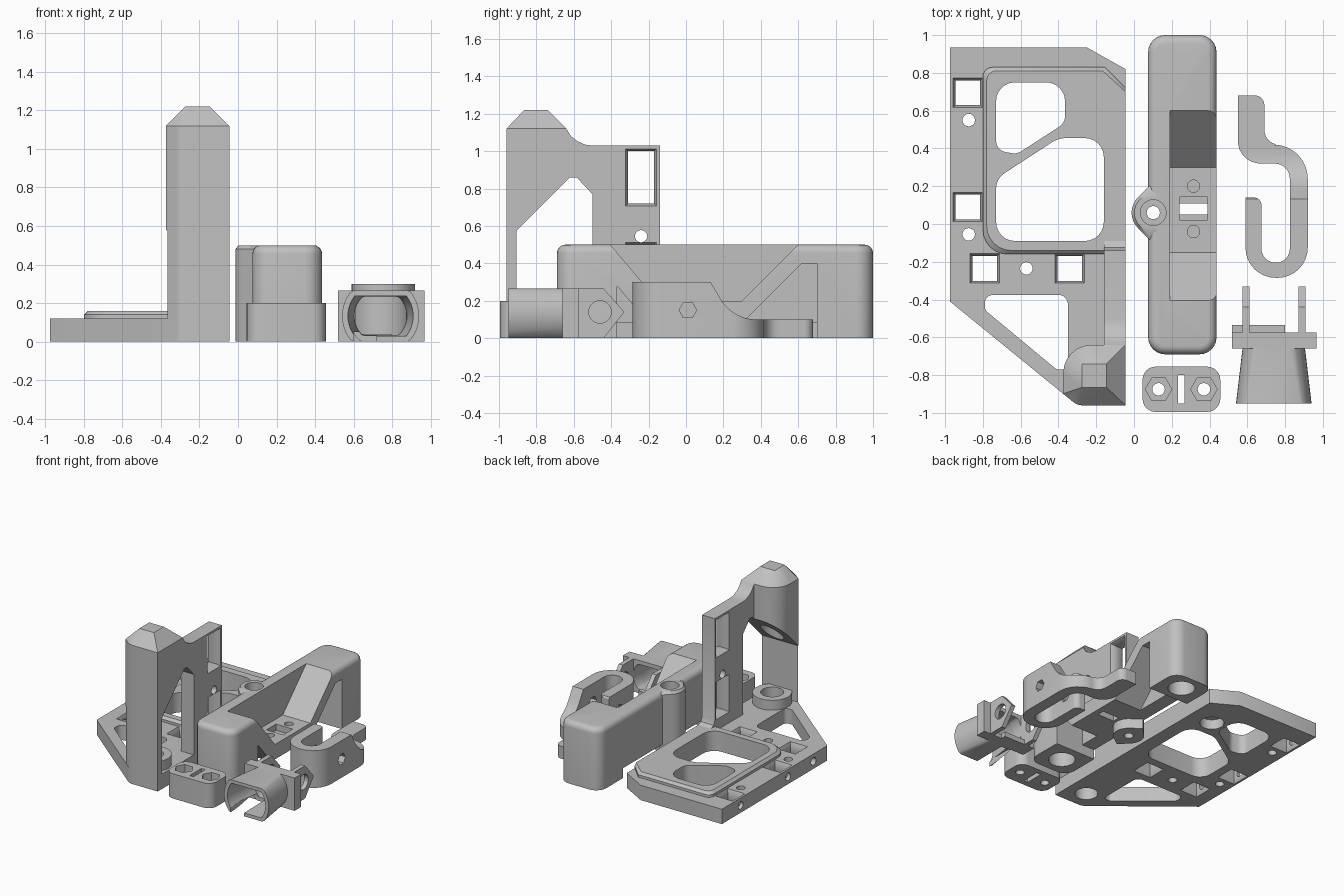
import bpy, bmesh
from math import sin, cos, pi, radians
from mathutils import Vector

if "Cube" in bpy.data.objects:
    bpy.data.objects.remove(bpy.data.objects["Cube"])

grey = bpy.data.materials.new("plain_grey")
grey.use_nodes = True
GREY = (0.53, 0.53, 0.53, 1)
grey.diffuse_color = GREY
for node in grey.node_tree.nodes:
    if node.type == 'BSDF_PRINCIPLED':
        node.inputs["Base Color"].default_value = GREY


# ---- helpers ----
def make(name, bm):
    bmesh.ops.recalc_face_normals(bm, faces=bm.faces)
    mesh = bpy.data.meshes.new(name)
    bm.to_mesh(mesh)
    bm.free()
    mesh.materials.append(grey)
    ob = bpy.data.objects.new(name, mesh)
    bpy.context.collection.objects.link(ob)
    return ob


def place(axis, u, v, w):
    return {'x': (w, u, v), 'y': (u, w, v), 'z': (u, v, w)}[axis]


def prism(name, pts, axis, a, b):
    """Extrude a flat outline along an axis from a to b."""
    bm = bmesh.new()
    low, high = ([bm.verts.new(place(axis, p[0], p[1], w)) for p in pts] for w in (a, b))
    bm.faces.new(low[::-1])
    bm.faces.new(high)
    n = len(pts)
    for i in range(n):
        j = (i + 1) % n
        bm.faces.new((low[i], low[j], high[j], high[i]))
    return make(name, bm)


def hull(name, layers, axis='z'):
    """Convex solid around outlines; layers are (outline, position on axis)."""
    bm = bmesh.new()
    for pts, w in layers:
        for p in pts:
            bm.verts.new(place(axis, p[0], p[1], w))
    bmesh.ops.convex_hull(bm, input=bm.verts[:])
    loose = [v for v in bm.verts if not v.link_faces]
    bmesh.ops.delete(bm, geom=loose, context='VERTS')
    bmesh.ops.dissolve_limit(bm, angle_limit=0.01, verts=bm.verts, edges=bm.edges)
    return make(name, bm)


def rounded(corners, steps=6):
    """Outline from (x, y, radius) corners."""
    out = []
    for i, (x, y, r) in enumerate(corners):
        p = Vector((x, y))
        if not r:
            out.append(p)
            continue
        d1 = (Vector(corners[i - 1][:2]) - p).normalized()
        d2 = (Vector(corners[(i + 1) % len(corners)][:2]) - p).normalized()
        half = d1.angle(d2) / 2
        mid = p + (d1 + d2).normalized() * (r / sin(half))
        s, e = (p + d * (r * cos(half) / sin(half)) - mid for d in (d1, d2))
        turn = s.angle_signed(e)
        for k in range(steps + 1):
            t = -turn * k / steps
            out.append(mid + Vector((s.x * cos(t) - s.y * sin(t), s.x * sin(t) + s.y * cos(t))))
    return out


def rect(x0, x1, y0, y1, r=0.0):
    return rounded([(x0, y0, r), (x1, y0, r), (x1, y1, r), (x0, y1, r)])


def disc(x, y, r, n=32):
    return [(x + r * cos(2 * pi * i / n), y + r * sin(2 * pi * i / n)) for i in range(n)]


def cut(ob, *cutters):
    for c in cutters:
        mod = ob.modifiers.new("cut", 'BOOLEAN')
        mod.operation, mod.solver, mod.object = 'DIFFERENCE', 'EXACT', c
        bpy.context.view_layer.objects.active = ob
        bpy.ops.object.modifier_apply(modifier=mod.name)


def hole(pts, axis='z', a=-1.0, b=2.0):
    cutter = prism("cutter", pts, axis, a, b)
    cutter.hide_render = True
    return cutter


def pocket(pts_in, pts_out, axis, a, b):
    cutter = hull("cutter", [(pts_in, a), (pts_out, b)], axis)
    cutter.hide_render = True
    return cutter


# ---- base plate with raised pad ----
base_plate = prism("base_plate", rounded([(-0.975, 0.935, 0), (-0.25, 0.935, 0), (-0.045, 0.82, 0), (-0.045, -0.96, 0),
                                          (-0.30, -0.96, 0.08), (-0.975, -0.41, 0)]), 'z', 0, 0.12)


def pad_outline(d):
    return rounded([(-0.8 + d, -0.16 + d, 0.13), (-0.045, -0.16 + d, 0), (-0.045, 0.72 - d, 0),
                    (-0.155 - d / 2, 0.83 - d, 0), (-0.8 + d, 0.83 - d, 0.05)])


raised_pad = hull("raised_pad", [(pad_outline(0), 0.12), (pad_outline(0), 0.14), (pad_outline(0.02), 0.16)])
big_windows = [hole(rounded([(-0.73, 0.75, 0.1), (-0.365, 0.75, 0.1), (-0.365, 0.535, 0.07),
                             (-0.62, 0.37, 0.07), (-0.73, 0.39, 0.06)])),
               hole(rounded([(-0.73, 0.24, 0.1), (-0.40, 0.455, 0.14), (-0.16, 0.455, 0.1),
                             (-0.16, -0.09, 0.1), (-0.73, -0.09, 0.1)]))]
cut(base_plate, *big_windows, hole(disc(-0.25, 0.6, 0.09), 'z', -0.1, 0.08))
cut(raised_pad, *big_windows)
cut(base_plate, hole(rounded([(-0.79, -0.375, 0.045), (-0.35, -0.375, 0.05), (-0.35, -0.77, 0.03),
                              (-0.41, -0.77, 0.03), (-0.79, -0.455, 0.04)])))
for x, y in ((-0.88, 0.695), (-0.88, 0.09), (-0.79, -0.235), (-0.34, -0.235)):
    s, w = 0.066, 0.08
    small, wide = rect(x - s, x + s, y - s, y + s), rect(x - w, x + w, y - w, y + w)
    cut(base_plate, hole(small), pocket(small, wide, 'z', 0.095, 0.125), pocket(small, wide, 'z', 0.025, -0.005))
for x, y in ((-0.875, 0.55), (-0.875, -0.055), (-0.57, -0.235)):
    cut(base_plate, hole(disc(x, y, 0.033, 20)))
for y in (0.695, 0.09, -0.235):
    cut(base_plate, hole(disc(y, 0.06, 0.031, 20), 'x', -1.1, -0.83))

# ---- rod socket, tower and upright wall ----
ROD = disc(-0.21, -0.80, 0.085)
rod_boss = prism("rod_boss", disc(-0.21, -0.80, 0.145), 'z', 0.12, 0.2)
rod_hole = hole(ROD, 'z', -0.1, 0.9)
cut(base_plate, rod_hole)
cut(rod_boss, rod_hole)
foot = rounded([(-0.045, -0.96, 0), (-0.30, -0.96, 0.08), (-0.375, -0.898, 0), (-0.375, -0.64, 0.15),
                (-0.045, -0.64, 0)])
tower = hull("tower", [(foot, 0.12), (foot, 1.12), (rect(-0.275, -0.145, -0.865, -0.74), 1.22)])
wall = prism("upright_wall", [(-0.66, 0.12), (-0.66, 1.12), (-0.64, 1.12), (-0.615, 1.08), (-0.58, 1.053), (-0.54, 1.035),
                              (-0.5, 1.03), (-0.14, 1.03), (-0.14, 0.21), (-0.125, 0.175), (-0.09, 0.16),
                              (-0.09, 0.12)], 'x', -0.16, -0.045)
arch = hole([(-0.905, 0.05), (-0.905, 0.575), (-0.62, 0.86), (-0.585, 0.86), (-0.5, 0.77), (-0.5, 0.05)], 'x')
cut(tower, arch, rod_hole)
cut(wall, arch, hole(disc(-0.24, 0.545, 0.033, 20), 'x'))
for z in (0.72, 0.22):
    inner, outer = rect(-0.31, -0.17, z, z + 0.28), rect(-0.325, -0.155, z - 0.015, z + 0.295)
    cut(wall, hole(inner, 'x'), pocket(inner, outer, 'x', -0.07, -0.04), pocket(inner, outer, 'x', -0.135, -0.165))

# ---- bridge arm ----
layers = [(rect(0.075, 0.437, -0.69, 1.0, 0.09), 0), (rect(0.075, 0.437, -0.69, 1.0, 0.09), 0.455)]
for k in range(1, 6):
    a = radians(18 * k)
    d = 0.045 * (1 - cos(a))
    layers.append((rect(0.075 + d, 0.437 - d, -0.69 + d, 1.0 - d, 0.09 - d), 0.455 + 0.045 * sin(a)))
arm = hull("bridge_arm", layers)
saddle = hole([(-0.49, 0.6), (-0.15, 0.2), (0.3, 0.2), (0.7, 0.6)], 'x', 0.19, 1)
underside = hole([(-0.37, -0.1), (-0.37, 0.28), (-0.2, 0.08), (0.3, 0.08), (0.62, 0.4), (0.7, 0.4), (0.7, -0.1)],
                 'x', 0.19, 1)
clearance = hole(rect(-0.37, 0.7, -0.1, 0.08), 'x')
cut(arm, saddle, underside, clearance, hole(rect(0.24, 0.39, 0.05, 0.108)),
    hole(rect(0.24, 0.39, 0.02, 0.142), 'z', 0.15, 0.3),
    *[hole(disc(0.315, y, 0.033, 20), 'z', 0.13, 0.3) for y in (0.2, -0.04)],
    *[hole(disc(0.255, y, 0.1), 'z', -0.1, 0.3) for y in (0.85, -0.53)])
boss_outline = disc(0.102, 0.06, 0.115) + [(0.09, -0.09), (0.09, 0.21)]
arm_boss = hull("arm_boss", [(boss_outline, 0), (boss_outline, 0.48), (disc(0.102, 0.06, 0.1), 0.5)])
bolt_holes = [hole(disc(0.102, 0.06, 0.035, 20)), hole(disc(0.102, 0.06, 0.068), 'z', 0.42, 1)]
cut(arm, *bolt_holes)
cut(arm_boss, saddle, *bolt_holes)

# ---- small nut clamp ----
clamp = prism("nut_clamp", rect(0.045, 0.457, -0.995, -0.755, 0.07), 'z', 0, 0.2)
cut(clamp, hole(rect(0.233, 0.268, -0.95, -0.80)))
for x in (0.13, 0.37):
    cut(clamp, hole(disc(x, -0.875, 0.033, 20)), hole(disc(x, -0.875, 0.07, 6), 'z', 0.12, 1))

# ---- curved hook ----
hook = prism("hook", rounded([(0.55, 0.68, 0), (0.55, 0.32, 0.12), (0.825, 0.32, 0.08), (0.825, -0.205, 0.074),
                              (0.675, -0.205, 0.074), (0.675, 0.14, 0.04), (0.59, 0.14, 0), (0.59, -0.285, 0.16),
                              (0.92, -0.285, 0.16), (0.92, 0.42, 0.18), (0.69, 0.42, 0.08), (0.69, 0.68, 0.05)],
                             8), 'z', 0, 0.3)
cut(hook, hole(rounded([(0.12, 0.5, 0), (0.12, 0.32, 0), (0.25, 0.10, 0.22), (0.9, 0.10, 0), (0.9, 0.5, 0)], 8), 'x'),
    hole(disc(0.01, 0.15, 0.047, 6), 'x'))


# ---- funnel clip with flange and two ears ----
def section(r, h):
    return [(0.74 + r * cos(a), 0.133 + max(-h, min(h, r * sin(a)))) for a in (2 * pi * i / 48 for i in range(48))]


funnel = hull("funnel", [(section(0.2, 0.132), -0.95), (section(0.165, 0.132), -0.655)], 'y')
cut(funnel, pocket(section(0.17, 0.105), section(0.135, 0.1), 'y', -0.955, -0.64),
    hole(rect(0.60, 0.72, -1.1, -0.67), 'z', -0.1, 0.05))
flange = prism("funnel_flange", rect(0.52, 0.967, 0, 0.265), 'y', -0.66, -0.575)
cut(flange, hole(section(0.135, 0.1), 'y'))
ear = [(-0.58, 0), (-0.58, 0.265), (-0.44, 0.265), (-0.33, 0.14), (-0.44, 0)]
for name, x in (("left_ear", 0.872), ("right_ear", 0.575)):
    plate = prism(name, ear, 'x', x, x + 0.036)
    cut(plate, hole(disc(-0.46, 0.14, 0.06), 'x'))
lip = prism("flange_lip", rect(0.52, 0.80, 0, 0.04), 'y', -0.575, -0.535)

# ---- remove cutters and shade ----
for ob in list(bpy.data.objects):
    if ob.name.startswith("cutter"):
        bpy.data.objects.remove(ob)
bpy.ops.object.select_all(action='DESELECT')
for ob in bpy.context.collection.objects:
    if ob.type == 'MESH':
        ob.select_set(True)
        bpy.context.view_layer.objects.active = ob
bpy.ops.object.shade_smooth_by_angle(angle=radians(30))
